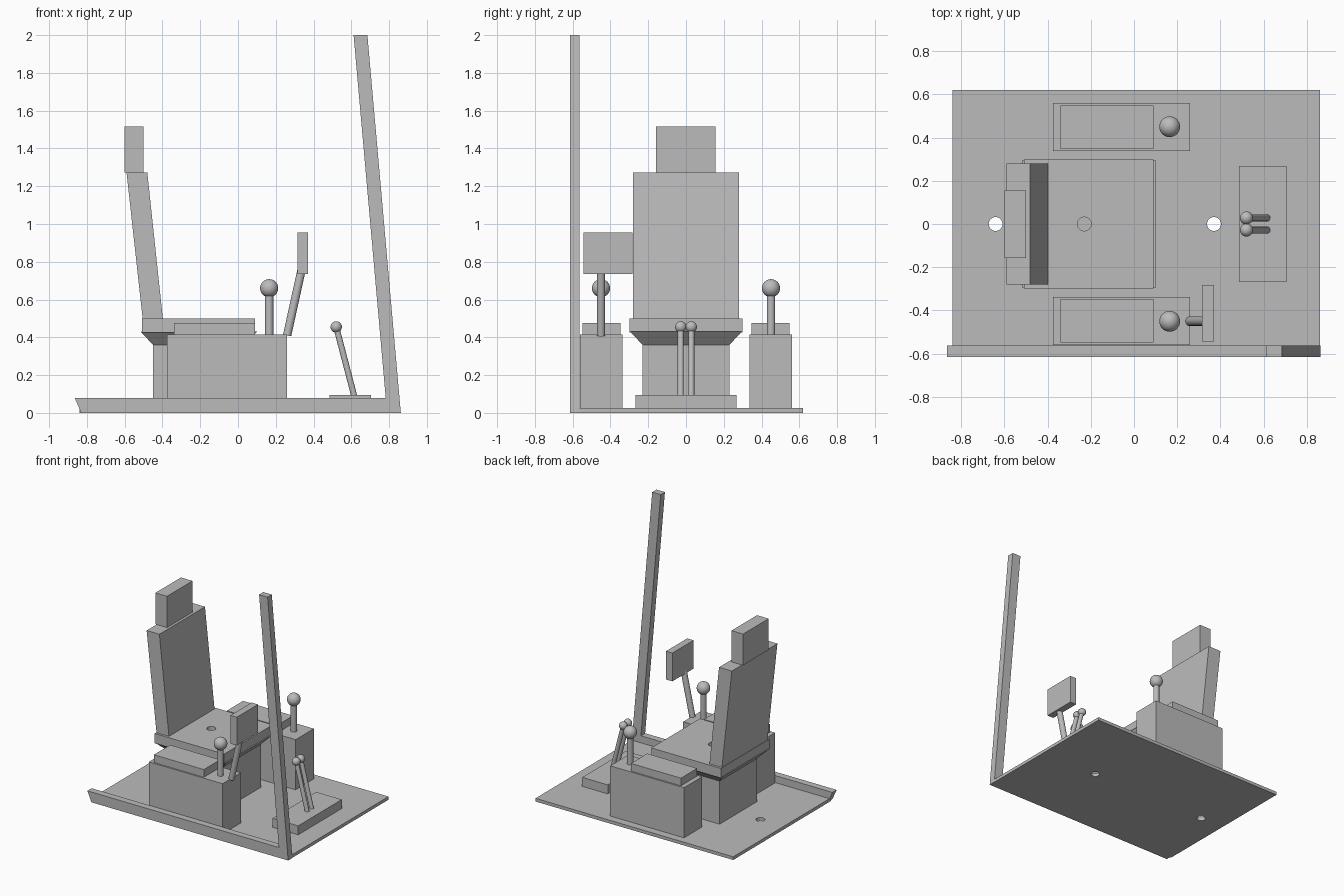
import bpy, bmesh
from mathutils import Vector

cube = bpy.data.objects.get("Cube")
if cube:
    bpy.data.objects.remove(cube, do_unlink=True)

grey = bpy.data.materials.new("plain grey")
grey.use_nodes = True
GREY = (0.5, 0.5, 0.5, 1)
grey.diffuse_color = GREY
grey.node_tree.nodes["Principled BSDF"].inputs["Base Color"].default_value = GREY


def finish(name, bm, smooth=False):
    bmesh.ops.recalc_face_normals(bm, faces=bm.faces)
    mesh = bpy.data.meshes.new(name)
    bm.to_mesh(mesh)
    bm.free()
    mesh.materials.append(grey)
    obj = bpy.data.objects.new(name, mesh)
    bpy.context.collection.objects.link(obj)
    if smooth:
        bpy.ops.object.select_all(action='DESELECT')
        obj.select_set(True)
        bpy.context.view_layer.objects.active = obj
        bpy.ops.object.shade_smooth_by_angle()
    return obj


def extrude_side(name, profile, y0, y1):
    """Side profile in x and z, extruded along y."""
    bm = bmesh.new()
    face = bm.faces.new([bm.verts.new((x, y0, z)) for x, z in profile])
    out = bmesh.ops.extrude_face_region(bm, geom=[face])
    verts = [v for v in out["geom"] if isinstance(v, bmesh.types.BMVert)]
    bmesh.ops.translate(bm, verts=verts, vec=(0, y1 - y0, 0))
    return finish(name, bm)


def box(name, x0, x1, y0, y1, z0, z1):
    return extrude_side(name, [(x0, z0), (x1, z0), (x1, z1), (x0, z1)], y0, y1)


def rod(name, start, end, radius):
    a, b = Vector(start), Vector(end)
    bm = bmesh.new()
    bmesh.ops.create_cone(bm, cap_ends=True, segments=32, radius1=radius,
                          radius2=radius, depth=(b - a).length)
    bm.transform((b - a).to_track_quat('Z', 'Y').to_matrix().to_4x4())
    bmesh.ops.translate(bm, verts=bm.verts, vec=(a + b) / 2)
    return finish(name, bm, True)


def ball(name, center, radius):
    bm = bmesh.new()
    bmesh.ops.create_uvsphere(bm, u_segments=32, v_segments=16, radius=radius)
    bmesh.ops.translate(bm, verts=bm.verts, vec=center)
    return finish(name, bm, True)


def drill(obj, x, z0, z1):
    cutter = rod(obj.name + "_hole_cutter", (x, 0, z0), (x, 0, z1), 0.032)
    cutter.hide_render = True
    cutter.hide_set(True)
    cutter.display_type = 'WIRE'
    mod = obj.modifiers.new("hole", 'BOOLEAN')
    mod.operation = 'DIFFERENCE'
    mod.solver = 'EXACT'
    mod.object = cutter
    bpy.context.view_layer.update()
    # Bake the cut so that the cutter can go
    graph = bpy.context.evaluated_depsgraph_get()
    mesh = bpy.data.meshes.new_from_object(obj.evaluated_get(graph))
    obj.modifiers.clear()
    obj.data = mesh
    bpy.data.objects.remove(cutter, do_unlink=True)


# Floor plate with two through holes
FLOOR = 0.025
floor = box("floor_plate", -0.84, 0.86, -0.58, 0.62, 0, FLOOR)
for hole_x in (-0.64, 0.37):
    drill(floor, hole_x, -0.1, 0.1)

# Side sill that turns up into the leaning pillar
extrude_side("sill_and_pillar", [(-0.83, 0), (0.862, 0), (0.685, 2), (0.612, 2),
                                 (0.782, 0.08), (-0.865, 0.08)], -0.615, -0.563)

# Seat pedestal, flared collar and cushion
box("seat_pedestal", -0.45, 0.035, -0.23, 0.23, FLOOR, 0.36)
bm = bmesh.new()
bmesh.ops.create_cube(bm, size=1)
for v in bm.verts:
    grow = 0.065 if v.co.z > 0 else 0
    v.co = ((0.485 + 2 * grow) * v.co.x - 0.2075,
            (0.46 + 2 * grow) * v.co.y, 0.36 + 0.07 * (v.co.z + 0.5))
finish("seat_collar", bm)
cushion = box("seat_cushion", -0.508, 0.09, -0.298, 0.298, 0.425, 0.5)
drill(cushion, -0.23, 0.4, 0.6)

# Leaning backrest and headrest
extrude_side("backrest", [(-0.505, 0.5), (-0.398, 0.5), (-0.48, 1.272),
                          (-0.59, 1.272)], -0.28, 0.28)
box("headrest", -0.6, -0.5, -0.158, 0.156, 1.272, 1.515)

# Side consoles, each with an arm pad and a joystick
for side, s in (("left", 1), ("right", -1)):
    def span(a, b):
        return sorted((s * a, s * b))
    box(side + "_console", -0.375, 0.26, *span(0.337, 0.56), FLOOR, 0.415)
    box(side + "_arm_pad", -0.34, 0.09, *span(0.348, 0.548), 0.415, 0.475)
    rod(side + "_joystick", (0.165, s * 0.45, 0.41), (0.165, s * 0.45, 0.66), 0.022)
    ball(side + "_joystick_knob", (0.165, s * 0.45, 0.66), 0.048)

# Display screen on its slanted post
rod("screen_post", (0.26, -0.45, 0.41), (0.337, -0.45, 0.76), 0.022)
box("screen", 0.315, 0.37, -0.543, -0.283, 0.735, 0.955)

# Pedal block with a pair of travel levers
box("pedal_block", 0.485, 0.705, -0.268, 0.268, FLOOR, 0.095)
for side, y in (("left", 0.028), ("right", -0.028)):
    rod(side + "_travel_lever", (0.615, y, 0.09), (0.52, y, 0.455), 0.016)
    ball(side + "_travel_knob", (0.52, y, 0.455), 0.03)
